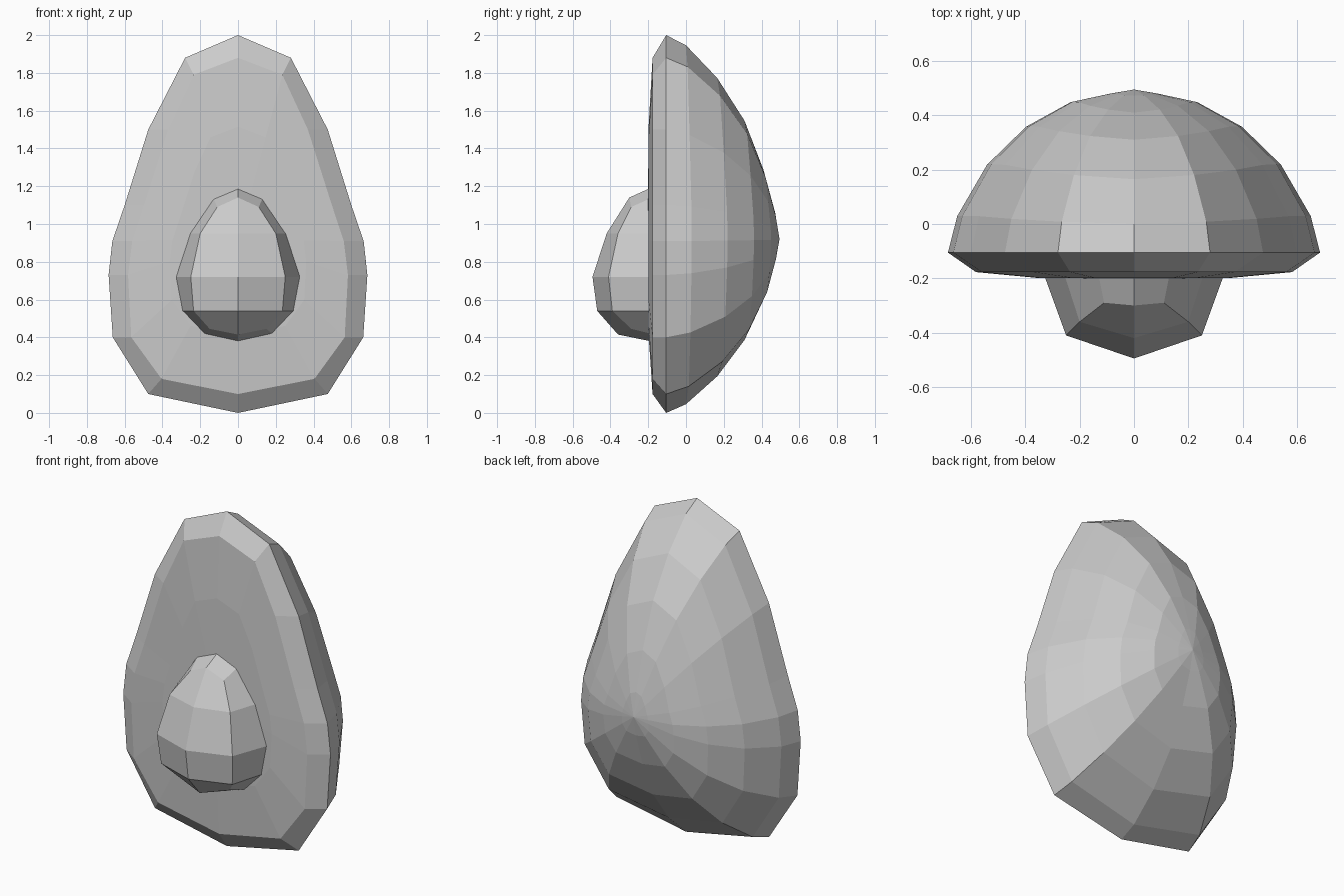
import bpy, bmesh, math

if "Cube" in bpy.data.objects:
    bpy.data.objects.remove(bpy.data.objects["Cube"])


def mirror_loop(half):
    """Close a top-to-bottom right-hand outline by mirroring it across x = 0."""
    return half + [(-p[0],) + tuple(p[1:]) for p in half[-2:0:-1]]


def bridge(bm, a, b):
    n = len(a)
    for i in range(n):
        j = (i + 1) % n
        bm.faces.new((a[i], a[j], b[j], b[i]))


def fan(bm, ring, tip):
    for i in range(len(ring)):
        bm.faces.new((ring[i], ring[(i + 1) % len(ring)], tip))


def finish(bm, name):
    bmesh.ops.recalc_face_normals(bm, faces=bm.faces)
    mesh = bpy.data.meshes.new(name)
    bm.to_mesh(mesh)
    bm.free()
    obj = bpy.data.objects.new(name, mesh)
    bpy.context.collection.objects.link(obj)
    return obj


# Fruit half: rim outline, bevelled cut face, domed back of shrinking rings
CZ = 0.92
rim = mirror_loop([(0, 2.0), (.28, 1.88), (.475, 1.5), (.60, 1.1), (.665, .91),
                   (.685, .73), (.663, .40), (.475, .10), (0, 0)])
cut = mirror_loop([(0, 1.88), (.235, 1.79), (.37, 1.5), (.497, 1.1), (.56, .91),
                   (.582, .73), (.565, .40), (.405, .18), (0, .10)])
bm = bmesh.new()
rim_ring = [bm.verts.new((x, -.105, z)) for x, z in rim]

# Back levels: scale, depth towards the ends, depth towards the sides
previous = rim_ring
for s, y_end, y_side in [(.95, 0, .03), (.79, .165, .22), (.58, .31, .36),
                         (.34, .41, .45), (.13, .472, .48)]:
    ring = []
    for x, z in rim:
        w = abs(x) / math.hypot(x, z - CZ)
        ring.append(bm.verts.new((s * x, y_end + (y_side - y_end) * w, CZ + s * (z - CZ))))
    bridge(bm, previous, ring)
    previous = ring
fan(bm, previous, bm.verts.new((0, .495, CZ)))

# Cut face, very slightly domed
previous = rim_ring
for s, y in [(1, -.177), (.62, -.198)]:
    ring = [bm.verts.new((s * x, y, CZ + s * (z - CZ))) for x, z in cut]
    bridge(bm, previous, ring)
    previous = ring
fan(bm, previous, bm.verts.new((0, -.203, CZ)))
finish(bm, "fruit_half")

# Pit: rows of (edge x, edge z), (shoulder x, y, z), (ridge y, z)
rows = [((.13, 1.135), (.11, -.29, 1.09), (-.30, 1.14)),
        ((.255, .95), (.20, -.36, .95), (-.42, .95)),
        ((.33, .72), (.25, -.41, .72), (-.495, .72)),
        ((.295, .54), (.235, -.39, .54), (-.47, .54)),
        ((.18, .42), (.15, -.29, .445), (-.36, .415))]
bm = bmesh.new()
grid = []
for (ex, ez), (sx, sy, sz), (ry, rz) in rows:
    pts = [(-ex, -.19, ez), (-sx, sy, sz), (0, ry, rz), (sx, sy, sz), (ex, -.19, ez)]
    grid.append([bm.verts.new(p) for p in pts])
for a, b in zip(grid, grid[1:]):
    for i in range(4):
        bm.faces.new((a[i], a[i + 1], b[i + 1], b[i]))
top, bottom = bm.verts.new((0, -.19, 1.19)), bm.verts.new((0, -.19, .38))
for row, tip in ((grid[0], top), (grid[-1], bottom)):
    bm.faces.new((row[0], row[1], row[2], tip))
    bm.faces.new((row[2], row[3], row[4], tip))
bm.faces.new([top] + [r[4] for r in grid] + [bottom] + [r[0] for r in reversed(grid)])
finish(bm, "pit")
